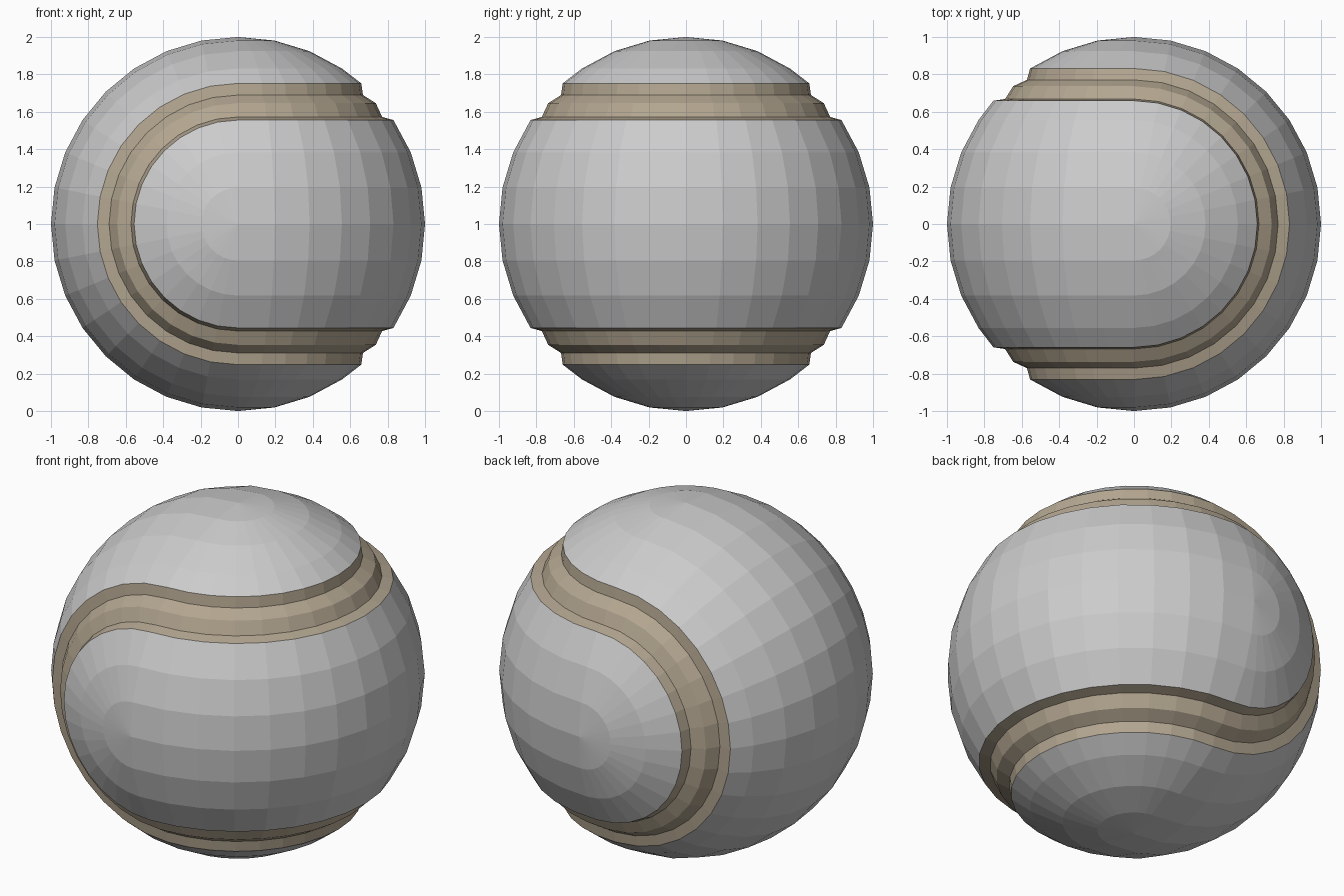
import bpy, bmesh
from math import sin, cos, radians, pi
from mathutils import Vector

if "Cube" in bpy.data.objects:
    bpy.data.objects.remove(bpy.data.objects["Cube"])

STEPS = 16                      # facets per half turn
CENTRE = Vector((0, 0, 1))


def polar(deg, r=1.0):
    """Profile point in the quarter plane x = 0, angle measured from the y axis."""
    return (r * cos(radians(deg)), r * sin(radians(deg)))


def swept_ball_part(name, profiles):
    """Sweep quarter profiles round z on the +x half and round y on the -x half."""
    bm = bmesh.new()

    def swept(p, k, side, sign):
        a = -pi / 2 + pi * k / STEPS
        y, z = p
        if side > 0:
            return Vector((y * cos(a), y * sin(a), sign * z))
        return Vector((-z * cos(a), sign * y, z * sin(a)))

    for prof in profiles:
        for p, q in zip(prof, prof[1:]):
            for side in (1, -1):
                for sign in (1, -1):
                    for k in range(STEPS):
                        co = [swept(p, k, side, sign), swept(q, k, side, sign),
                              swept(q, k + 1, side, sign), swept(p, k + 1, side, sign)]
                        bm.faces.new([bm.verts.new(c) for c in co])
    bmesh.ops.remove_doubles(bm, verts=bm.verts[:], dist=1e-4)
    bm.normal_update()
    for f in bm.faces:
        if f.normal.dot(f.calc_center_median()) < 0:
            f.normal_flip()
    bmesh.ops.translate(bm, verts=bm.verts[:], vec=CENTRE)
    me = bpy.data.meshes.new(name)
    bm.to_mesh(me)
    bm.free()
    ob = bpy.data.objects.new(name, me)
    bpy.context.collection.objects.link(ob)
    return ob


# the two interlocking felt panels
swept_ball_part("felt_panel_side", [[polar(a) for a in (0, 11.25, 22.5, 33.75)]])
swept_ball_part("felt_panel_wrap", [[polar(a) for a in (48.75, 56.25, 67.5, 78.75, 90)]])

# recessed seam with a slightly raised middle
seam = swept_ball_part("seam", [[polar(33.75), polar(36.6, 0.96), polar(41.25, 0.98),
                                 polar(45.9, 0.96), polar(48.75)]])
mat = bpy.data.materials.new("seam_tan")
mat.diffuse_color = (0.45, 0.38, 0.28, 1)
mat.use_nodes = True
mat.node_tree.nodes["Principled BSDF"].inputs["Base Color"].default_value = mat.diffuse_color
seam.data.materials.append(mat)
